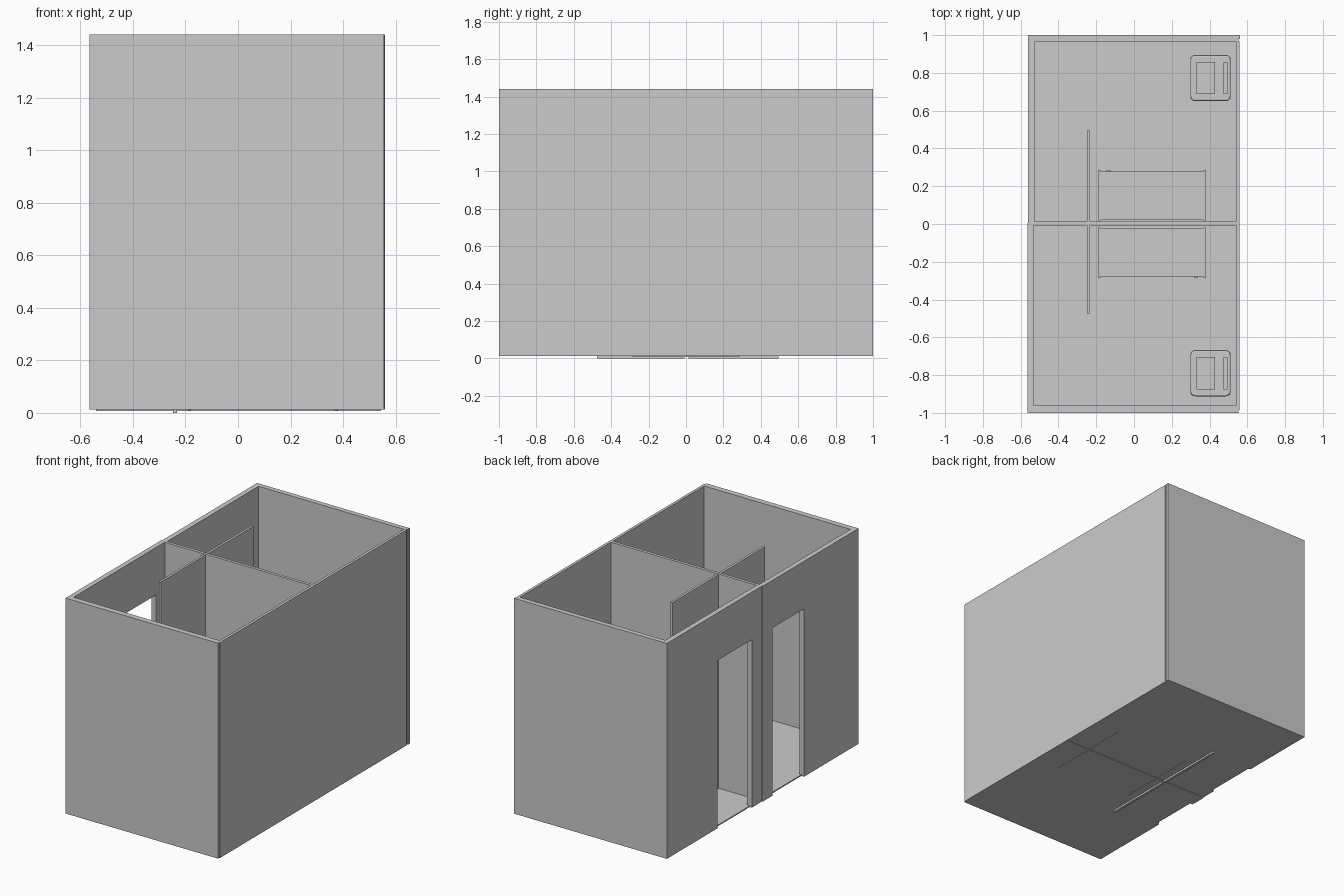
import bpy, bmesh
from mathutils import Vector

cube = bpy.data.objects.get("Cube")
if cube:
    bpy.data.objects.remove(cube, do_unlink=True)

grey = bpy.data.materials.new("plain grey")
grey.use_nodes = True
colour = (0.6, 0.6, 0.6, 1)
grey.diffuse_color = colour
grey.node_tree.nodes["Principled BSDF"].inputs["Base Color"].default_value = colour

FLOOR, TOP = 0.012, 1.44


def finish(name, bm):
    bmesh.ops.recalc_face_normals(bm, faces=bm.faces)
    mesh = bpy.data.meshes.new(name)
    bm.to_mesh(mesh)
    bm.free()
    mesh.materials.append(grey)
    obj = bpy.data.objects.new(name, mesh)
    bpy.context.collection.objects.link(obj)
    return obj


def box(name, x, y, z, corner=0):
    """Box from (low, high) ranges, with optional rounded upright corners."""
    bm = bmesh.new()
    bmesh.ops.create_cube(bm, size=1)
    for v in bm.verts:
        v.co = Vector([(r[0] + r[1]) / 2 + c * (r[1] - r[0])
                       for r, c in zip((x, y, z), v.co)])
    if corner:
        upright = [e for e in bm.edges
                   if abs(e.verts[0].co.z - e.verts[1].co.z) > 1e-5]
        bmesh.ops.bevel(bm, geom=upright, offset=corner, segments=4,
                        profile=0.5, affect='EDGES')
    return finish(name, bm)


def door_wall(name, x, y, door):
    """Wall along y with a doorway, drawn as an outline and extruded along x."""
    head = 1.125
    outline = [(y[0], FLOOR), (door[0], FLOOR), (door[0], head), (door[1], head),
               (door[1], FLOOR), (y[1], FLOOR), (y[1], TOP), (y[0], TOP)]
    bm = bmesh.new()
    face = bm.faces.new([bm.verts.new((x[0], a, b)) for a, b in outline])
    new = bmesh.ops.extrude_face_region(bm, geom=[face])["geom"]
    bmesh.ops.translate(bm, vec=(x[1] - x[0], 0, 0),
                        verts=[g for g in new if isinstance(g, bmesh.types.BMVert)])
    return finish(name, bm)


# Floor and outer walls
box("floor", (-0.545, 0.55), (-0.99, 0.99), (FLOOR, 0.02))
box("front_wall", (-0.565, 0.553), (-1, -0.962), (FLOOR, TOP))
box("back_wall", (-0.56, 0.553), (0.967, 1), (FLOOR, TOP))
box("long_wall", (0.54, 0.558), (-0.985, 0.968), (FLOOR, TOP))
box("corner_post", (0.55, 0.56), (0.98, 1), (FLOOR, TOP))
door_wall("front_door_wall", (-0.565, -0.532), (-0.965, 0.005), (-0.43, -0.1))
door_wall("back_door_wall", (-0.56, -0.526), (0.005, 0.97), (0.11, 0.47))

# Inner walls
box("centre_wall", (-0.54, 0.545), (-0.007, 0.013), (0.008, TOP))
box("front_screen", (-0.248, -0.232), (-0.475, -0.007), (0, 1.435))
box("back_screen", (-0.248, -0.232), (0.013, 0.495), (0, 1.435))


def side_range(side, low, high):
    return tuple(sorted((side * low, side * high)))


def desk(label, side, drawer_x, handle_x):
    """Desk standing against the centre wall."""
    def part(name, x, y, z):
        box(f"{label}_desk_{name}", x, side_range(side, *y), z)

    part("top", (-0.18, 0.37), (0.022, 0.278), (0.4, 0.418))
    for name, x in (("right_end", -0.19), ("left_end", 0.368)):
        part(name, (x, x + 0.012), (0.018, 0.286), (0.009, 0.422))
    part("back_panel", (-0.18, 0.37), (0.022, 0.034), (0.2, 0.4))
    part("tray", (drawer_x, drawer_x + 0.145), (0.255, 0.28), (0.36, 0.421))
    part("handle", (handle_x, handle_x + 0.02), (0.27, 0.287), (0.37, 0.38))


desk("back", 1, 0.207, -0.145)
desk("front", -1, -0.16, 0.32)


def chair(label, y):
    """Chair facing the door side, centred on the given y."""
    seat = box(f"{label}_chair_seat", (0.298, 0.512), (y - 0.122, y + 0.122),
               (0.225, 0.255), 0.025)
    bevel = seat.modifiers.new("soft_rim", 'BEVEL')
    bevel.width = 0.008
    bevel.segments = 2
    bevel.limit_method = 'ANGLE'
    bevel.angle_limit = 1
    box(f"{label}_chair_cushion", (0.332, 0.43), (y - 0.085, y + 0.085), (0.25, 0.263))
    box(f"{label}_chair_backrest", (0.475, 0.495), (y - 0.085, y + 0.085), (0.25, 0.46))
    for end, x in (("front", 0.322), ("back", 0.47)):
        for hand, offset in (("left", -0.1), ("right", 0.08)):
            box(f"{label}_chair_{end}_{hand}_leg", (x, x + 0.02),
                (y + offset, y + offset + 0.02), (0.02, 0.23))


chair("back", 0.773)
chair("front", -0.79)
